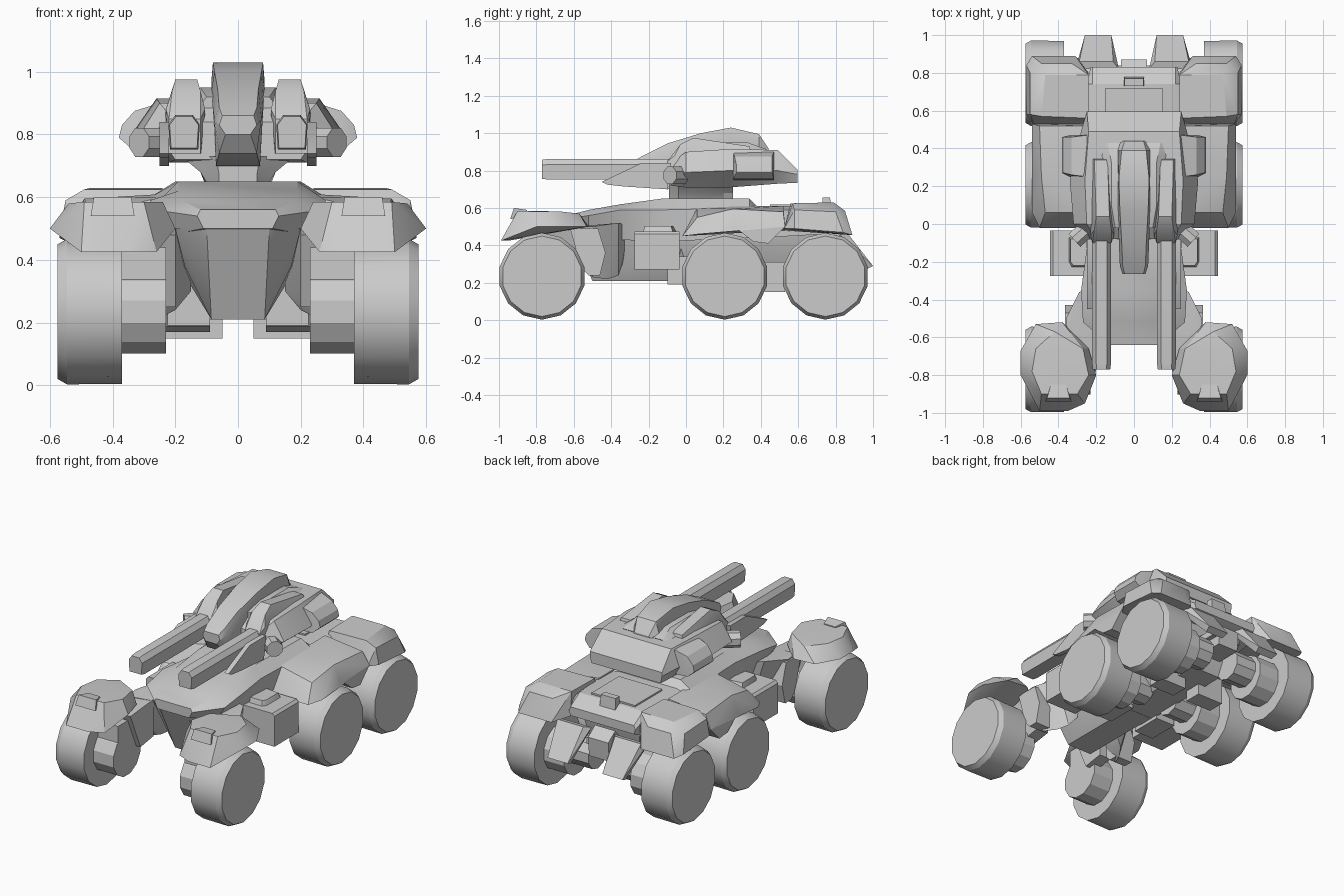
import bpy, bmesh, math
from mathutils import Vector

mat = bpy.data.materials.new("armour_grey")
mat.diffuse_color = (0.6, 0.6, 0.6, 1)


def finish(name, bm, mirror=False):
    bmesh.ops.recalc_face_normals(bm, faces=bm.faces)
    me = bpy.data.meshes.new(name)
    bm.to_mesh(me)
    bm.free()
    me.materials.append(mat)
    ob = bpy.data.objects.new(name, me)
    bpy.context.collection.objects.link(ob)
    bpy.ops.object.select_all(action='DESELECT')
    ob.select_set(True)
    bpy.context.view_layer.objects.active = ob
    bpy.ops.object.shade_smooth_by_angle(angle=math.radians(27))
    if mirror:
        ob.modifiers.new("mirror", 'MIRROR').use_mirror_merge = False
    return ob


def hull(name, pts, mirror=False, sym=False):
    """Convex block around a few corner points."""
    bm = bmesh.new()
    for x, y, z in pts:
        bm.verts.new((x, y, z))
        if sym:
            bm.verts.new((-x, y, z))
    r = bmesh.ops.convex_hull(bm, input=bm.verts)
    junk = {v for v in r["geom_interior"] + r["geom_unused"] if isinstance(v, bmesh.types.BMVert)}
    bmesh.ops.delete(bm, geom=list(junk), context='VERTS')
    bmesh.ops.dissolve_limit(bm, angle_limit=0.02, verts=bm.verts, edges=bm.edges)
    return finish(name, bm, mirror)


def box(name, x, y, z, mirror=True):
    return hull(name, [(a, b, c) for a in x for b in y for c in z], mirror)


def bridge(name, rings, mirror=False):
    """Skin closed rings of equal length and cap both ends."""
    bm = bmesh.new()
    vs = [[bm.verts.new(p) for p in ring] for ring in rings]
    n = len(vs[0])
    for a, b in zip(vs, vs[1:]):
        for i in range(n):
            j = (i + 1) % n
            bm.faces.new((a[i], a[j], b[j], b[i]))
    bm.faces.new(vs[0])
    bm.faces.new(vs[-1])
    return finish(name, bm, mirror)


def loft(name, sections):
    """Symmetric body: each section is y, then (half width, z) bottom, middle, top."""
    rings = []
    for y, *p in sections:
        half = list(zip(p[0::2], p[1::2]))
        rings.append([(w, y, z) for w, z in half] + [(-w, y, z) for w, z in reversed(half)])
    return bridge(name, rings)


def disc(name, y, z, steps, sides=14, mirror=True):
    """Turned part on an x axis; steps are (x, radius)."""
    ang = [2 * math.pi * (i + .5) / sides for i in range(sides)]
    return bridge(name, [[(x, y + r * math.cos(a), z + r * math.sin(a)) for a in ang]
                         for x, r in steps], mirror)


# wheels, hubs and inner drive housings
for tag, y in (("front", -.77), ("middle", .207), ("rear", .745)):
    disc(tag + "_wheel", y, .235, [(.37, .23), (.545, .232), (.575, .215)])
    disc(tag + "_hub", y, .235, [(.23, .138), (.37, .138)], 12)
    if tag != "front":
        disc(tag + "_drive", y, .265, [(.09, .095), (.24, .095)], 10)

# main body and lower chassis
loft("upper_body", [
    (-.64, .11, .5, .13, .54, .12, .56),
    (-.52, .22, .48, .27, .56, .18, .59),
    (-.35, .22, .43, .28, .59, .19, .62),
    (-.13, .24, .42, .25, .59, .19, .65),
    (.34, .28, .44, .28, .6, .2, .65),
    (.38, .28, .44, .28, .59, .2, .61),
    (.74, .25, .46, .25, .59, .22, .61),
    (.83, .22, .5, .23, .53, .22, .555)])
hull("nose_keel", [(.1, -.63, .5), (.2, -.56, .5), (.17, -.5, .38), (.085, -.5, .21),
                   (.085, .05, .21), (.2, .05, .4), (.2, .05, .5)], sym=True)
hull("lower_chassis", [(.1, -.05, .21), (.18, 0, .3), (.2, -.05, .46), (.1, .66, .22),
                       (.16, .7, .3), (.2, .74, .48)], sym=True)
box("side_skid", (.05, .23), (.42, .53), (.15, .31))
box("belly_skid", (.09, .225), (-.1, .1), (.19, .34))
box("engine_deck_panel", (-.15, .15), (.45, .72), (.6, .62), False)
hull("deck_latch", [(.055, .73, .57), (.055, .78, .57), (.05, .73, .655), (.05, .77, .655)], sym=True)
hull("tail_block", [(.07, .65, .3), (.07, .86, .3), (.07, .87, .42), (.07, .8, .47)], sym=True)
box("tail_bar", (-.1, .1), (.7, .84), (.36, .4), False)
hull("tail_flap", [(.08, .82, .46), (.31, .82, .46), (.1, .82, .42), (.29, .82, .42),
                   (.12, 1, .29), (.26, 1, .29), (.13, .96, .27), (.25, .96, .27),
                   (.11, .86, .47), (.29, .86, .47)], mirror=True)

# front suspension arms
hull("front_arm", [(.15, -.34, .3), (.2, -.36, .24), (.24, -.42, .22), (.28, -.5, .23), (.28, -.58, .3),
                   (.2, -.57, .5), (.35, -.6, .5), (.36, -.5, .5), (.29, -.36, .52), (.15, -.3, .5)],
     mirror=True)
hull("front_knuckle", [(.2, -.68, .25), (.28, -.68, .25), (.2, -.55, .27), (.28, -.55, .27),
                       (.2, -.78, .48), (.34, -.78, .48), (.2, -.55, .5), (.34, -.55, .5)], mirror=True)
box("knuckle_block", (.23, .37), (-.86, -.68), (.22, .44))
hull("knuckle_link", [(x, y, z) for x in (.25, .365) for y, z in
                      ((-.62, .49), (-.56, .28), (-.52, .24), (-.46, .24), (-.43, .36), (-.47, .49))],
     mirror=True)

# front mudguards with raised lip
hull("front_mudguard", [(.24, -.8, .585), (.3, -.9, .585), (.49, -.9, .585), (.54, -.78, .58),
                        (.52, -.66, .58), (.42, -.57, .57), (.27, -.66, .58),
                        (.2, -.8, .5), (.26, -.95, .425), (.35, -.99, .425), (.5, -.99, .425),
                        (.6, -.8, .5), (.6, -.67, .5), (.52, -.53, .5), (.38, -.52, .5), (.24, -.66, .5)],
     mirror=True)
hull("mudguard_lip", [(.33, -.94, .54), (.47, -.94, .54), (.34, -.92, .6), (.46, -.92, .6),
                      (.36, -.85, .59), (.44, -.85, .59), (.36, -.85, .56), (.44, -.85, .56)], mirror=True)

# middle and rear mudguards
hull("middle_mudguard", [(.24, .06, .6), (.47, .06, .55), (.24, .28, .61), (.49, .25, .595),
                         (.24, .52, .61), (.5, .52, .58), (.25, -.02, .45), (.5, -.02, .45),
                         (.54, .06, .46), (.54, .25, .49), (.54, .53, .5), (.25, .53, .48), (.25, .25, .48)],
     mirror=True)
hull("mudguard_skirt", [(.3, .27, .49), (.54, .27, .49), (.3, .36, .42), (.54, .36, .42),
                        (.3, .44, .41), (.54, .44, .41), (.3, .53, .5), (.54, .53, .5)], mirror=True)
hull("rear_mudguard", [(.24, .56, .625), (.49, .57, .625), (.24, .79, .63), (.47, .79, .63),
                       (.33, .85, .585), (.49, .85, .585), (.55, .58, .59), (.55, .8, .58),
                       (.53, .525, .49), (.57, .58, .49), (.57, .84, .47), (.54, .89, .455),
                       (.31, .89, .455), (.24, .52, .48), (.24, .8, .48)], mirror=True)

# side lockers
hull("side_locker", [(x, y, z) for y in (-.275, -.035) for x, z in
                     ((.22, .27), (.445, .27), (.445, .46), (.43, .475), (.22, .475))], mirror=True)
hull("locker_cap", [(.24, -.23, .47), (.33, -.23, .47), (.345, -.2, .47), (.345, -.07, .47), (.24, -.05, .47),
                    (.24, -.22, .505), (.32, -.22, .505), (.335, -.2, .505), (.335, -.08, .505),
                    (.24, -.07, .505)], mirror=True)

# turret neck, body and spine
loft("turret_neck", [(-.09, .06, .63, .06, .67, .07, .73), (-.04, .09, .63, .12, .68, .18, .73),
                     (.2, .1, .63, .12, .68, .18, .73), (.25, .08, .63, .09, .68, .15, .74)])
loft("turret_body", [
    (-.08, .2, .72, .24, .78, .2, .84),
    (0, .22, .71, .32, .79, .25, .9),
    (.23, .22, .71, .34, .8, .26, .915),
    (.49, .24, .73, .28, .8, .24, .91),
    (.595, .24, .735, .25, .78, .25, .805)])
loft("turret_spine", [
    (-.265, .04, .8, .06, .83, .05, .86),
    (-.22, .06, .74, .075, .85, .06, .885),
    (-.1, .07, .7, .08, .88, .065, .945),
    (.08, .07, .72, .085, .94, .075, 1.0),
    (.24, .06, .75, .085, .97, .08, 1.03),
    (.39, .06, .8, .085, .93, .065, .995),
    (.44, .06, .8, .08, .88, .05, .92)])
hull("spine_base", [(.13, -.02, .88), (.21, .4, .88), (.1, -.02, .92), (.12, .1, .95),
                    (.12, .33, .95), (.14, .43, .915)], sym=True)

# twin guns: housing, barrel, shield
hull("gun_housing", [(.105, -.06, .88), (.23, -.06, .88), (.12, -.03, .94), (.21, -.03, .94),
                     (.13, .04, .975), (.2, .04, .975), (.14, .34, .93), (.21, .34, .93),
                     (.1, .1, .74), (.24, .1, .74), (.12, -.1, .74), (.22, -.1, .74),
                     (.12, -.1, .85), (.22, -.1, .85), (.14, .36, .85), (.24, .36, .85)], mirror=True)
bridge("gun_barrel", [[(.172 + a * s, y, .807 + b * s) for a, b in
                       ((-.045, -.055), (.045, -.055), (.05, .025), (.028, .055), (-.028, .055), (-.05, .025))]
                      for y, s in ((-.77, .92), (-.74, 1), (0, 1))], mirror=True)
hull("gun_shield", [(x, y, z) for x in (.22, .25) for y, z in
                    ((-.45, .74), (-.42, .725), (-.33, .715), (-.1, .7), (-.08, .84), (-.24, .84))], mirror=True)

# angled sensor pods and side launchers
d = Vector((.75, -.66, 0))
s = Vector((.66, .75, 0))
c = Vector((.24, -.02, .775))
bridge("sensor_pod", [[c + d * t + s * (.05 * math.cos(a)) + Vector((0, 0, .05 * math.sin(a)))
                       for a in [math.pi * (i + .5) / 4 for i in range(8)]]
                      for t in (0, .1)], mirror=True)
hull("side_launcher", [(.25, .25, .75), (.25, .47, .75), (.34, .25, .755), (.34, .47, .755),
                       (.38, .27, .79), (.38, .46, .79), (.37, .27, .83), (.37, .46, .83),
                       (.33, .26, .875), (.33, .46, .875), (.25, .25, .9), (.25, .47, .9)], mirror=True)
